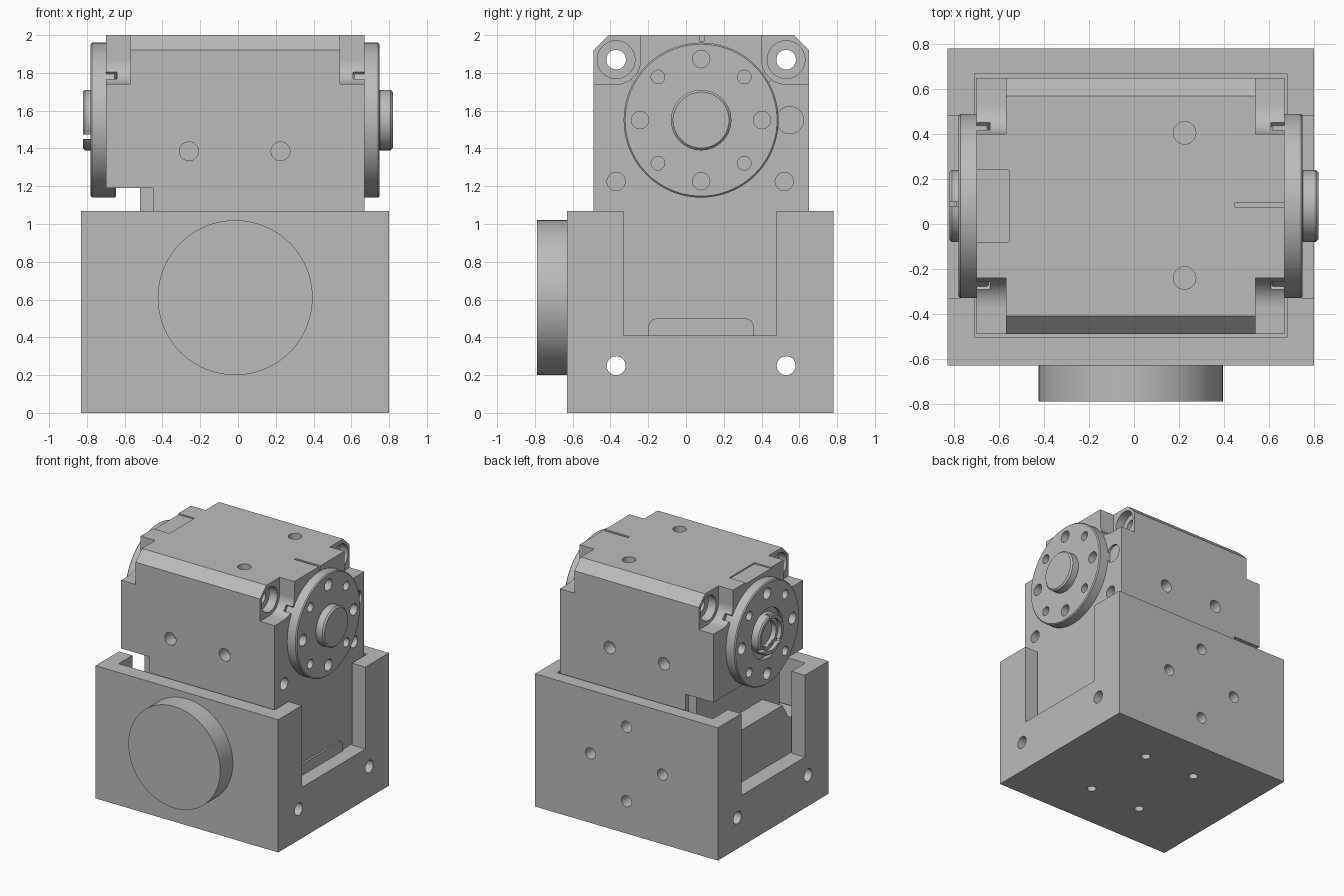
import bpy, bmesh, math
from mathutils import Matrix, Vector

if "Cube" in bpy.data.objects:
    bpy.data.objects.remove(bpy.data.objects["Cube"], do_unlink=True)

grey = bpy.data.materials.new("machined grey")
grey.use_nodes = True
grey.diffuse_color = (0.5, 0.5, 0.5, 1)
grey.node_tree.nodes["Principled BSDF"].inputs["Base Color"].default_value = (0.5, 0.5, 0.5, 1)


def finish(name, bm):
    bmesh.ops.recalc_face_normals(bm, faces=bm.faces)
    mesh = bpy.data.meshes.new(name)
    bm.to_mesh(mesh)
    bm.free()
    mesh.materials.append(grey)
    ob = bpy.data.objects.new(name, mesh)
    bpy.context.collection.objects.link(ob)
    return ob


def box(name, x, y, z, tilt=0):
    """Box between (min, max) pairs, optionally tilted about x."""
    bm = bmesh.new()
    size = Vector((x[1] - x[0], y[1] - y[0], z[1] - z[0]))
    mid = Vector((sum(x), sum(y), sum(z))) / 2
    m = Matrix.Translation(mid) @ Matrix.Rotation(tilt, 4, 'X') @ Matrix.Diagonal(size).to_4x4()
    bmesh.ops.create_cube(bm, size=1, matrix=m)
    return finish(name, bm)


def rod(name, axis, span, centre, r, bevel=0, sides=32):
    """Cylinder along an axis; centre gives the other two coordinates in order."""
    bm = bmesh.new()
    c = list(centre)
    c.insert("XYZ".index(axis), sum(span) / 2)
    turn = {"X": Matrix.Rotation(math.pi / 2, 4, 'Y'),
            "Y": Matrix.Rotation(-math.pi / 2, 4, 'X'), "Z": Matrix()}[axis]
    bmesh.ops.create_cone(bm, cap_ends=True, segments=sides, radius1=r,
                          radius2=r, depth=span[1] - span[0],
                          matrix=Matrix.Translation(c) @ turn)
    if bevel:
        rims = [e for e in bm.edges if any(len(f.verts) > 4 for f in e.link_faces)]
        bmesh.ops.bevel(bm, geom=rims, offset=bevel, segments=1, affect='EDGES')
    return finish(name, bm)


def prism(name, points, x):
    """Extrude a (y, z) outline along x."""
    bm = bmesh.new()
    face = bm.faces.new([bm.verts.new((x[0], p, q)) for p, q in points])
    ext = bmesh.ops.extrude_face_region(bm, geom=[face])["geom"]
    bmesh.ops.translate(bm, vec=(x[1] - x[0], 0, 0),
                        verts=[v for v in ext if isinstance(v, bmesh.types.BMVert)])
    return finish(name, bm)


def cut(ob, cutter):
    cutter.hide_render = True
    mod = ob.modifiers.new("cut", 'BOOLEAN')
    mod.operation, mod.solver, mod.object = 'DIFFERENCE', 'EXACT', cutter
    bpy.context.view_layer.objects.active = ob
    bpy.ops.object.modifier_apply(modifier=mod.name)
    bpy.data.objects.remove(cutter, do_unlink=True)


def smooth(ob):
    bpy.ops.object.select_all(action='DESELECT')
    ob.select_set(True)
    bpy.context.view_layer.objects.active = ob
    bpy.ops.object.shade_smooth_by_angle(angle=math.radians(30))


CY, CZ = 0.08, 1.55          # output axis
SIDES = (-1, 1)

# Open bracket with side windows
bracket = box("bracket", (-.83, .80), (-.63, .78), (0, 1.07))
cut(bracket, box("cavity", (-.71, .68), (-.505, .67), (.41, 1.3)))
cut(bracket, box("windows", (-1, 1), (-.33, .48), (.41, 1.3)))
for y in (-.37, .53):
    cut(bracket, rod("side_hole", "X", (-1, 1), (y, .25), .05))
for dx, dz in ((0, .3), (0, -.3), (.32, 0), (-.32, 0)):
    cut(bracket, rod("back_hole", "Y", (.68, .9), (-.015 + dx, .56 + dz), .045))
for sx in SIDES:
    for sy in SIDES:
        cut(bracket, rod("base_hole", "Z", (-.1, .15), (-.015 + .235 * sx, CY + .32 * sy), .035))
smooth(bracket)

# Round foot on the front of the bracket
smooth(rod("front_boss", "Y", (-.79, -.63), (-.015, .61), .41, sides=96))

# Motor case with chamfered top edges
case = prism("motor_case", [(-.49, .411), (.65, .411), (.65, 1.92), (.57, 2), (-.41, 2), (-.49, 1.92)],
             (-.70, .67))

# Cable recess in the left side, above a chamfered lower block
cut(case, prism("cable_recess", [(-.6, .7), (-.31, .7), (-.23, .83), (.39, .83), (.47, .7),
                                 (.8, .7), (.8, 1.19), (-.6, 1.19)], (-.8, -.52)))
for y in ((-.6, -.45), (.61, .8)):
    cut(case, box("recess_edge", (-.8, -.45), y, (.7, 1.19)))

# Rounded corner pockets with counterbored screw holes
for s in SIDES:
    y = CY + .45 * s
    for x, bore, slot in (((-.9, -.57), (-.6, -.50), (-.8, -.64)), ((.54, .9), (.47, .6), (.61, .8))):
        outer = sorted((y, y + .3 * s))
        cut(case, rod("pocket_round", "X", x, (y, 1.87), .13))
        cut(case, box("pocket_side", x, outer, (1.74, 2.2)))
        cut(case, box("pocket_top", x, sorted((y - .13 * s, y + .3 * s)), (1.87, 2.2)))
        cut(case, rod("counterbore", "X", bore, (y, 1.87), .10))
        d = y - .09 * s
        cut(case, box("pocket_slot", slot, (d - .08, d + .08), (1.765, 1.815), .8 * s))
    cut(case, rod("screw_hole", "X", (-1, 1), (y, 1.87), .052))

# Mounting holes in the case
for x in (-.26, .225):
    for span in ((-.6, -.39), (.55, .8)):
        cut(case, rod("face_hole", "Y", span, (x, 1.385), .05))
for y in (-.24, .405):
    cut(case, rod("top_hole", "Z", (1.9, 2.1), (.225, y), .05))
for y in (-.37, .52):
    cut(case, rod("lower_hole", "X", (.57, .8), (y, 1.225), .048))
cut(case, rod("index_recess", "X", (.65, .8), (.55, CZ), .072))
cut(case, box("top_slot", (.45, .8), (.075, .095), (1.97, 2.1)))
cut(case, box("label_recess", (-.8, -.555), (-.08, .24), (1.99, 2.1)))
smooth(case)

# Raised cover tab low on the right side
smooth(prism("side_tab", [(-.20, .411), (.36, .411), (.36, .46), (.345, .49), (.32, .50),
                          (-.16, .50), (-.185, .49), (-.20, .46)], (.66, .685)))

# Output discs with a ring of holes
for name, span in (("left_disc", (-.78, -.645)), ("right_disc", (.61, .75))):
    # The model faces -y, so its own left is +x
    name = "right_disc" if span[0] < 0 else "left_disc"
    disc = rod(name, "X", span, (CY, CZ), .41, bevel=.008, sides=96)
    face = -.78 if span[0] < 0 else .75
    for i in range(8):
        a = i * math.pi / 4
        cut(disc, rod("disc_hole", "X", (face - .08, face + .08),
                      (CY + .323 * math.cos(a), CZ + .323 * math.sin(a)), .046 - .01 * (i % 2)))
    if face < 0:
        cut(disc, rod("hub_groove", "X", (-.9, -.75), (CY, CZ), .20, sides=48))
    smooth(disc)

# Solid hub on one side, slotted hollow hub on the other
smooth(rod("left_hub", "X", (.74, .82), (CY, CZ), .16, bevel=.012, sides=64))
hub = rod("right_hub", "X", (-.82, -.70), (CY, CZ), .16, bevel=.01, sides=64)
cut(hub, rod("hub_step", "X", (-.9, -.79), (CY, CZ), .125, sides=48))
cut(hub, rod("hub_bore", "X", (-.85, -.715), (CY, CZ), .10, sides=48))
cut(hub, box("hub_slot", (-.9, -.78), (-.2, .4), (1.45, 1.475)))
cut(hub, box("hub_top_slot", (-.9, -.78), (.08, .10), (CZ, 1.8)))
smooth(hub)
